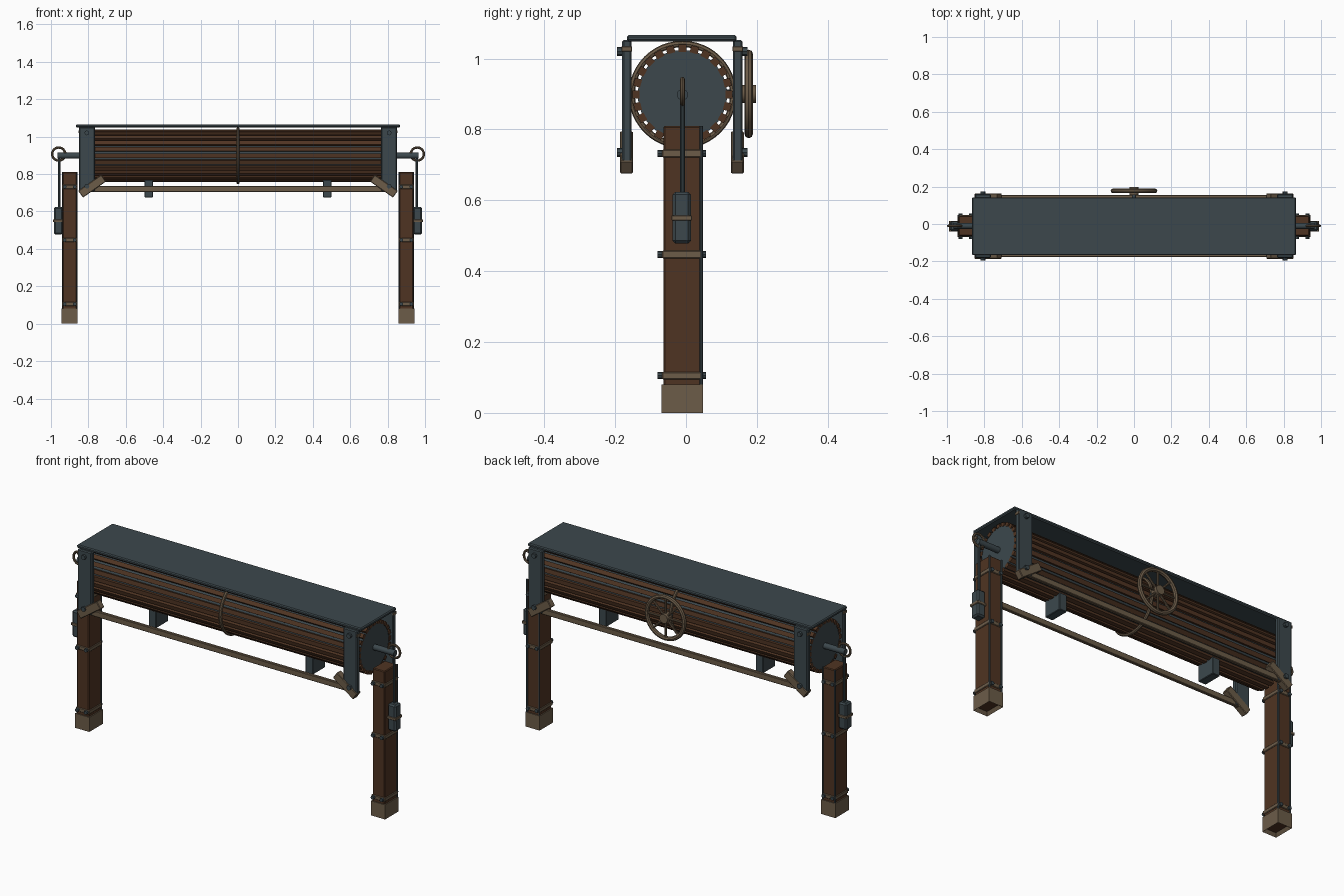
import bpy, bmesh, math
from mathutils import Matrix, Vector

if "Cube" in bpy.data.objects:
    bpy.data.objects.remove(bpy.data.objects["Cube"], do_unlink=True)


def make_material(name, rgb):
    m = bpy.data.materials.new(name)
    m.use_nodes = True
    m.diffuse_color = (*rgb, 1)
    m.node_tree.nodes["Principled BSDF"].inputs["Base Color"].default_value = (*rgb, 1)
    return m


IRON = make_material("blue grey iron", (0.045, 0.064, 0.073))
WOOD = make_material("dark brown wood", (0.078, 0.034, 0.016))
BRASS = make_material("dull tan metal", (0.15, 0.107, 0.066))
MID = -0.01      # y of the drum axis and posts
AXIS_Z = 0.898


def finish(bm, name, mat, smooth=False):
    bmesh.ops.recalc_face_normals(bm, faces=bm.faces)
    me = bpy.data.meshes.new(name)
    bm.to_mesh(me)
    bm.free()
    me.materials.append(mat)
    ob = bpy.data.objects.new(name, me)
    bpy.context.collection.objects.link(ob)
    if smooth:
        bpy.ops.object.select_all(action='DESELECT')
        ob.select_set(True)
        bpy.context.view_layer.objects.active = ob
        bpy.ops.object.shade_smooth_by_angle()
    return ob


def box(name, mat, centre, size, bevel=0.003, tilt=0):
    """Bevelled block, tilted about y."""
    bm = bmesh.new()
    bmesh.ops.create_cube(bm, size=1)
    bmesh.ops.scale(bm, vec=size, verts=bm.verts)
    if bevel:
        bmesh.ops.bevel(bm, geom=bm.edges[:], offset=bevel, segments=1, affect='EDGES')
    bmesh.ops.transform(bm, matrix=Matrix.Translation(centre) @ Matrix.Rotation(tilt, 4, 'Y'), verts=bm.verts)
    return finish(bm, name, mat)


def rod(name, mat, start, end, radius, sides=12):
    """Cylinder between two points."""
    a, b = Vector(start), Vector(end)
    turn = (b - a).to_track_quat('Z', 'Y').to_matrix().to_4x4()
    bm = bmesh.new()
    bmesh.ops.create_cone(bm, cap_ends=True, segments=sides, radius1=radius, radius2=radius,
                          depth=(b - a).length, matrix=Matrix.Translation((a + b) / 2) @ turn)
    return finish(bm, name, mat, sides > 8)


def ring(name, mat, centre, axis, major, minor, steps=40, sides=8):
    """Torus: a circle spun around the axis."""
    bm = bmesh.new()
    c, n = Vector(centre), Vector(axis)
    out = Vector((0, 0, 1))
    loops = []
    for i in range(steps):
        d = Matrix.Rotation(math.tau * i / steps, 3, n) @ out
        loops.append([bm.verts.new(c + d * (major + minor * math.cos(math.tau * j / sides))
                                   + n * minor * math.sin(math.tau * j / sides)) for j in range(sides)])
    for i in range(steps):
        p, q = loops[i], loops[(i + 1) % steps]
        for j in range(sides):
            k = (j + 1) % sides
            bm.faces.new((p[j], p[k], q[k], q[j]))
    return finish(bm, name, mat, True)


# Slatted drum
rod("drum_core", IRON, (-0.838, MID, AXIS_Z), (0.838, MID, AXIS_Z), 0.126, 48)
bm = bmesh.new()
COUNT = 24
for i in range(COUNT):
    m = (Matrix.Translation((0, MID, AXIS_Z)) @ Matrix.Rotation(math.tau * i / COUNT, 4, 'X')
         @ Matrix.Translation((0, 0, 0.131)) @ Matrix.Diagonal((1.68, 0.023, 0.02, 1)))
    bmesh.ops.create_cube(bm, size=1, matrix=m)
finish(bm, "drum_slats", WOOD)
ring("drum_band", BRASS, (0, MID, AXIS_Z), (1, 0, 0), 0.143, 0.009, 48)

# Cover plate
box("top_plate", IRON, (0, -0.012, 1.057), (1.73, 0.31, 0.018), 0.005)

# Hand wheel at the back
WY = 0.177
ring("wheel_rim", BRASS, (0, WY, 0.9), (0, 1, 0), 0.113, 0.012, 40)
rod("wheel_hub", BRASS, (0, 0.155, 0.9), (0, 0.197, 0.9), 0.025, 16)
rod("wheel_shaft", IRON, (0, 0.10, 0.9), (0, 0.16, 0.9), 0.012)
for i in range(8):
    a = math.tau * i / 8
    rod("wheel_spoke", BRASS, (0, WY, 0.9),
        (0.11 * math.cos(a), WY, 0.9 + 0.11 * math.sin(a)), 0.006, 8)

# Front and back rails
for y in (-0.167, 0.146):
    box("lower_rail", BRASS, (0, y, 0.72), (1.6, 0.018, 0.032))

for s in (-1, 1):
    # Post with its hollow shoe
    x = s * 0.9
    box("post", WOOD, (x, MID, 0.415), (0.074, 0.107, 0.79), 0.004)
    shoe = bmesh.new()
    bmesh.ops.create_cube(shoe, size=1, matrix=Matrix.Translation((x, MID, 0.04))
                          @ Matrix.Diagonal((0.086, 0.117, 0.08, 1)))
    under = min(shoe.faces, key=lambda f: f.calc_center_median().z)
    bmesh.ops.inset_region(shoe, faces=[under], thickness=0.015)
    bmesh.ops.translate(shoe, vec=(0, 0, 0.018), verts=under.verts)
    under.material_index = 1
    finish(shoe, "post_shoe", BRASS).data.materials.append(WOOD)

    # Post straps, bolts and corner pipes
    for z in (0.105, 0.447, 0.732):
        box("post_strap", BRASS, (x, MID, z), (0.082, 0.115, 0.022))
        for dx in (-0.027, 0.027):
            rod("strap_bolt", IRON, (x + dx, MID - 0.07, z), (x + dx, MID + 0.066, z), 0.01, 8)
    for dx in (-0.037, 0.037):
        rod("corner_pipe", IRON, (x + dx, 0.043, 0.08), (x + dx, 0.043, 0.81), 0.005, 8)

    # Axle, eye ring and hanging weight
    hx = s * 0.957
    rod("axle", IRON, (s * 0.83, MID, AXIS_Z), (s * 0.965, MID, AXIS_Z), 0.016, 16)
    ring("axle_ring", BRASS, (s * 0.9585, MID, 0.907), (0, 1, 0), 0.035, 0.0065, 24)
    rod("weight_rod", IRON, (hx, MID, 0.61), (hx, MID, 0.885), 0.007, 10)
    box("weight", IRON, (s * 0.96, MID - 0.002, 0.551), (0.05, 0.052, 0.146), 0.008)
    box("weight_band", BRASS, (s * 0.96, MID - 0.002, 0.55), (0.056, 0.058, 0.015), 0.002)

    # Hanging block under the drum
    box("under_block", IRON, (s * 0.477, MID, 0.722), (0.046, 0.107, 0.094))

    # Uprights with slanted braces
    for y, out in ((-0.167, -1), (0.146, 1)):
        box("upright", IRON, (s * 0.808, y, 0.88), (0.086, 0.027, 0.345), 0.005)
        box("upright_strap", BRASS, (s * 0.851, y, 1.027), (0.006, 0.029, 0.014), 0.001)
        box("slanted_brace", BRASS, (s * 0.78, y - 0.001, 0.735), (0.15, 0.036, 0.044), 0.003, s * math.radians(35))
        for z in (0.735, 1.02):
            rod("upright_bolt", IRON, (s * 0.808, y, z), (s * 0.808, y + out * 0.027, z), 0.013, 8)
